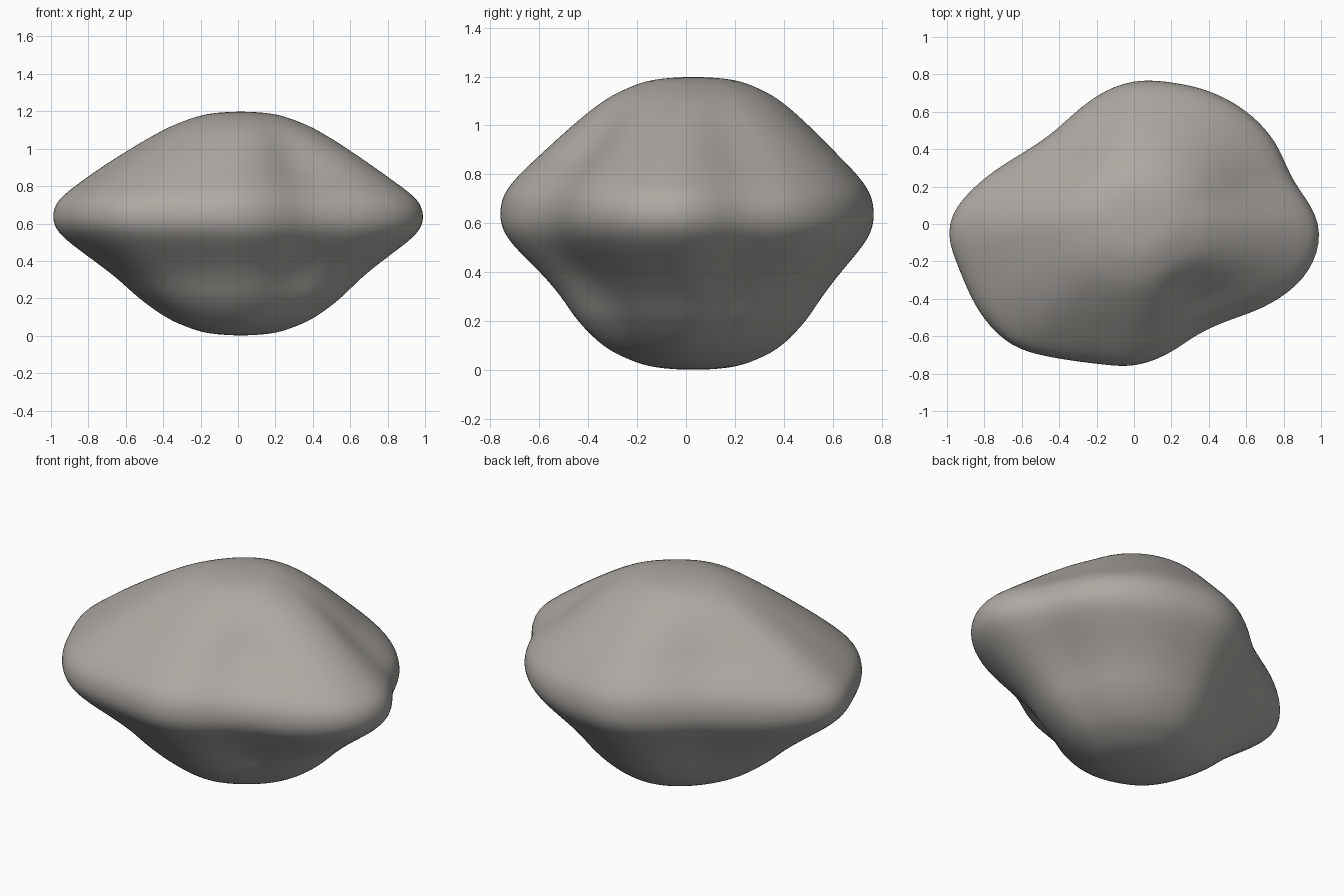
import bpy
import bmesh
from math import sin, cos, pi, exp, radians

cube = bpy.data.objects.get("Cube")
if cube:
    bpy.data.objects.remove(cube, do_unlink=True)

# Widest outline: radius every 15 degrees, counter-clockwise from +x
OUTLINE = [1, .885, .88, .855, .82, .785, .767, .72, .67, .66, .725, .86,
           1.002, .965, .955, .925, .83, .775, .762, .72, .685, .73, .855, .975]
# Side profile: height, mean radius, strength of the lobes
PROFILE = [(0, 0, 0), (.012, .17, .04), (.05, .285, .09), (.1, .385, .16), (.2, .505, .32),
           (.3, .595, .48), (.4, .70, .68), (.5, .81, .87), (.57, .865, .97),
           (.64, .88, 1), (.72, .86, .96), (.8, .785, .82), (.9, .665, .66),
           (1, .535, .44), (1.1, .39, .22), (1.15, .285, .11), (1.188, .17, .04), (1.2, 0, 0)]
# Hollows between the lobes: angle, height, depth
DENTS = [(312, .9, .05), (312, .38, .035), (20, .88, .03),
         (20, .38, .02), (138, .88, .02), (250, .36, .02), (138, .36, .02)]
STEPS = 5


def spline(a, b, c, d, t):
    """Smooth curve from b to c."""
    return b + .5 * t * (c - a + t * (2*a - 5*b + 4*c - d + t * (3*(b - c) + d - a)))


def refine(values, closed):
    n = len(values)
    pick = (lambda i: values[i % n]) if closed else (lambda i: values[min(max(i, 0), n - 1)])
    out = [spline(*(pick(i + k) for k in (-1, 0, 1, 2)), s / STEPS)
           for i in range(n if closed else n - 1) for s in range(STEPS)]
    return out if closed else out + [values[-1]]


def dent(angle, z):
    total = 0
    for a, h, depth in DENTS:
        gap = (angle - radians(a) + pi) % (2 * pi) - pi
        total += depth * exp(-(gap / .42) ** 2 - ((z - h) / .15) ** 2)
    return total


# Rock: rings that blend from the lobed outline to round poles
outline = refine(OUTLINE, True)
heights, means, lobes = (refine(column, False) for column in zip(*PROFILE))
count = len(outline)
bm = bmesh.new()
rings = []
for z, mean, lobe in list(zip(heights, means, lobes))[1:-1]:
    ring = []
    for i, wide in enumerate(outline):
        angle = 2 * pi * i / count
        r = max(mean + lobe * (wide - .88) - dent(angle, z), .01)
        shift = .03 * (1 - lobe)
        ring.append(bm.verts.new((r * cos(angle) + shift * .5, r * sin(angle) + shift, z)))
    rings.append(ring)
for low, high in zip(rings, rings[1:]):
    for i in range(count):
        j = (i + 1) % count
        bm.faces.new((low[i], low[j], high[j], high[i]))
bottom = bm.verts.new((.015, .03, 0))
top = bm.verts.new((.015, .03, 1.2))
for i in range(count):
    j = (i + 1) % count
    bm.faces.new((bottom, rings[0][j], rings[0][i]))
    bm.faces.new((top, rings[-1][i], rings[-1][j]))

# Soften the surface a little
for _ in range(10):
    bmesh.ops.smooth_vert(bm, verts=bm.verts, factor=.5,
                          use_axis_x=True, use_axis_y=True, use_axis_z=True)
bmesh.ops.recalc_face_normals(bm, faces=bm.faces)
mesh = bpy.data.meshes.new("rock")
bm.to_mesh(mesh)
bm.free()
mesh.shade_smooth()
rock = bpy.data.objects.new("rock", mesh)
bpy.context.collection.objects.link(rock)

# Warm grey stone
stone = bpy.data.materials.new("warm_grey_stone")
stone.use_nodes = True
colour = (.42, .40, .37, 1)
stone.diffuse_color = colour
stone.node_tree.nodes["Principled BSDF"].inputs["Base Color"].default_value = colour
mesh.materials.append(stone)
